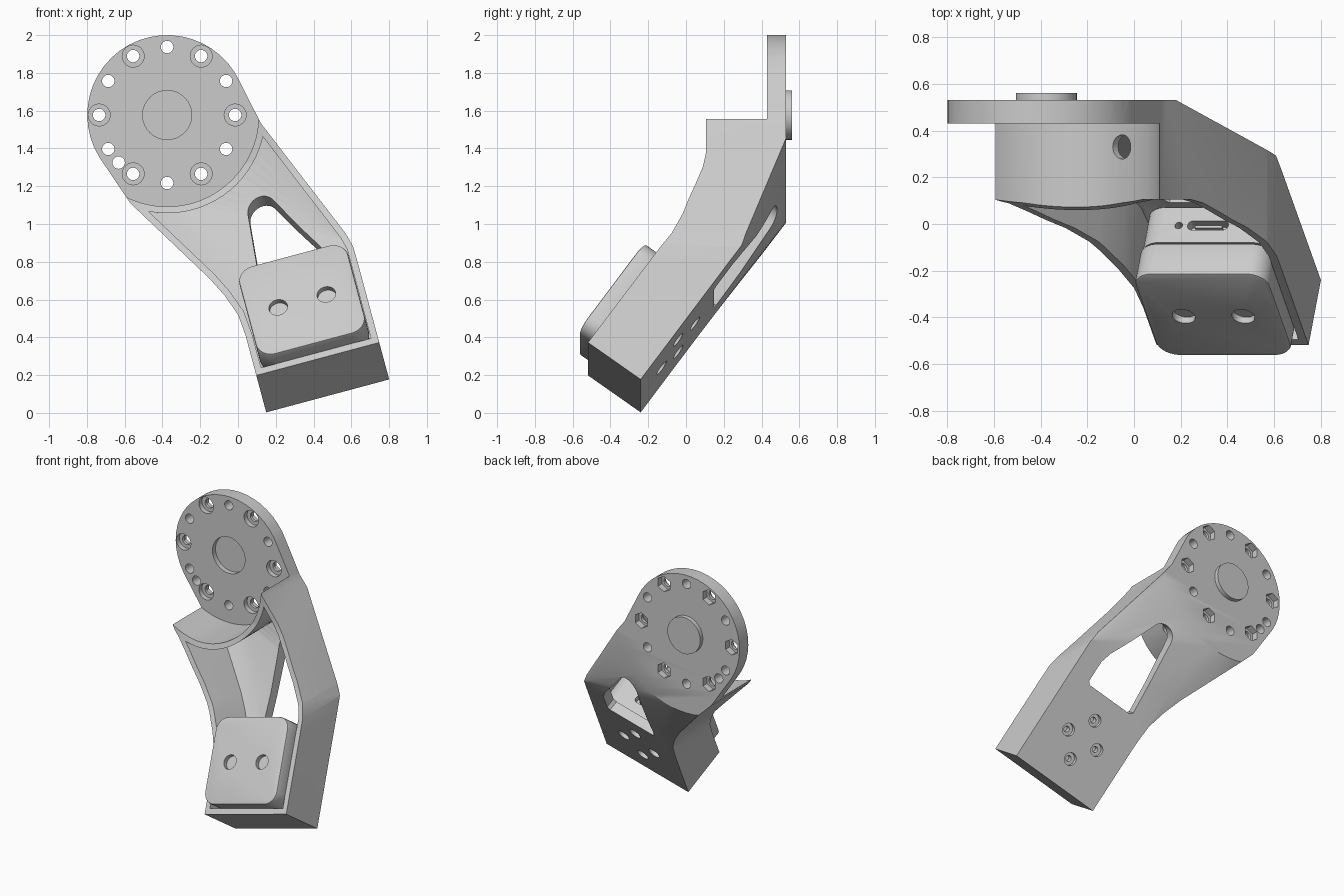
import bpy, bmesh
from math import sin, cos, radians, pi
from mathutils import Matrix, Vector

default = bpy.data.objects.get("Cube")
if default:
    bpy.data.objects.remove(default, do_unlink=True)

# Working frames: the arm is rolled, the foot is also tilted, the flange is upright
ARM = Matrix.Translation((0.475, -0.24, 0.09)) @ Matrix.Rotation(radians(-15), 4, 'Y')
FOOT = ARM @ Matrix.Rotation(radians(54), 4, 'X')
SIDE = ARM @ Matrix(((0, 0, 1, 0), (1, 0, 0, 0), (0, 1, 0, 0), (0, 0, 0, 1)))
UPRIGHT = Matrix.Rotation(radians(90), 4, 'X')   # local (x, z, -y)
FX, FZ = -0.375, 1.577                           # flange centre
BACK, FRONT = 0.53, 0.43                         # flange faces in y


def arc(cx, cy, r, a0, a1, n):
    return [(cx + r * cos(radians(a0 + (a1 - a0) * i / n)),
             cy + r * sin(radians(a0 + (a1 - a0) * i / n))) for i in range(n + 1)]


def circle(cx, cy, r, n=32, start=0):
    return arc(cx, cy, r, start, start + 360, n)[:-1]


def rounded_square(cx, cy, half_w, half_h, r):
    pts = []
    for k, (sx, sy) in enumerate(((1, 1), (-1, 1), (-1, -1), (1, -1))):
        pts += arc(cx + sx * (half_w - r), cy + sy * (half_h - r), r, 90 * k, 90 * k + 90, 8)
    return pts


def inset(pts, d):
    """Move every edge of a counter-clockwise outline inwards by d."""
    out = []
    for i, p in enumerate(pts):
        p = Vector(p)
        e0 = (p - Vector(pts[i - 1])).normalized()
        e1 = (Vector(pts[(i + 1) % len(pts)]) - p).normalized()
        n0, n1 = Vector((-e0.y, e0.x)), Vector((-e1.y, e1.x))
        out.append(tuple(p + (n0 + n1) * d / (1 + n0.dot(n1))))
    return out


def make(name, bm):
    bmesh.ops.recalc_face_normals(bm, faces=bm.faces)
    mesh = bpy.data.meshes.new(name)
    bm.to_mesh(mesh)
    bm.free()
    obj = bpy.data.objects.new(name, mesh)
    bpy.context.collection.objects.link(obj)
    return obj


def prism(name, pts, d0, d1, frame):
    bm = bmesh.new()
    low = [bm.verts.new(frame @ Vector((x, y, d0))) for x, y in pts]
    high = [bm.verts.new(frame @ Vector((x, y, d1))) for x, y in pts]
    bm.faces.new(low[::-1])
    bm.faces.new(high)
    for i in range(len(pts)):
        bm.faces.new((low[i - 1], low[i], high[i], high[i - 1]))
    return make(name, bm)


def upright(name, pts, y0, y1):
    return prism(name, pts, -y1, -y0, UPRIGHT)


def arm_hull(name, half_w, u0, n0, n1, r, y0, y1):
    """Convex shell joining the foot block to a disc around the flange."""
    bm = bmesh.new()
    for x in (-half_w, half_w):
        for u in (u0, 0.9):
            for n in (n0, n1):
                bm.verts.new(FOOT @ Vector((x, u, n)))
    for y in (y0, y1):
        for x, z in circle(FX, FZ, r, 64):
            bm.verts.new((x, y, z))
    res = bmesh.ops.convex_hull(bm, input=bm.verts)
    junk = {g for g in res["geom_interior"] if isinstance(g, bmesh.types.BMVert)}
    bmesh.ops.delete(bm, geom=list(junk), context='VERTS')
    return make(name, bm)


def activate(obj):
    bpy.ops.object.select_all(action='DESELECT')
    obj.select_set(True)
    bpy.context.view_layer.objects.active = obj


def combine(obj, tool, operation='DIFFERENCE'):
    mod = obj.modifiers.new("shape", 'BOOLEAN')
    mod.operation, mod.solver, mod.object = operation, 'EXACT', tool
    activate(obj)
    bpy.ops.object.modifier_apply(modifier=mod.name)
    bpy.data.objects.remove(tool, do_unlink=True)


def smooth(obj, angle=25):
    activate(obj)
    bpy.ops.object.shade_smooth_by_angle(angle=radians(angle))


# Bracket silhouette, seen from the front
outline = ([(0.204, -0.2), (0.902, -0.2), (0.63, 0.81), (0.61, 0.88), (0.57, 0.95), (0.12, 1.535)]
           + arc(FX, FZ, 0.423, 25, 212, 24)
           + [(-0.57, 1.11), (-0.15, 0.71), (-0.07, 0.62), (0, 0.52), (0.04, 0.41)])

# Solid bracket with the round clearance in front of the flange
bracket = arm_hull("bracket", 0.345, 0, 0, 0.4, 0.57, 0.05, BACK)
combine(bracket, upright("trim", outline, -1, 1), 'INTERSECT')

# Front edge of the arm, seen from its side: straight foot, then a curve up to the tips
front_edge = [(-0.401, -0.04), (0.161, 0.734), (0.23, 0.85), (0.26, 0.92), (0.29, 1.03),
              (0.318, 1.15), (0.345, 1.25), (0.345, 2.5), (-2, 2.5), (-2, -0.04)]
foot_front = [(-0.279 - 0.0588, 0.203 - 0.0809), (0.165, 0.81), (0.223, 0.93), (0.258, 1.03),
              (0.295, 1.124), (0.33, 1.22), (0.345, 1.3), (0.345, 2.5), (-2, 2.5), (-2, 0.122)]
combine(bracket, prism("front_trim", foot_front, -2, 2, SIDE))
combine(bracket, upright("clearance", circle(FX, FZ, 0.485, 72), -1, FRONT))

# Hollow the arm, leaving the side walls, back wall and arched wall
cavity = arm_hull("cavity", 0.3, 0.04, 0.07, 0.7, 0.52, -0.5, 0.455)
combine(cavity, upright("trim", inset(outline, 0.035), -1, 1), 'INTERSECT')
combine(cavity, upright("arch", circle(FX, FZ, 0.52, 72), -1, 1))
combine(bracket, cavity)

# Window through the back wall
window = ([(-0.2, 0.68), (-0.18, 0.66), (0.17, 0.66), (0.19, 0.68), (0.19, 0.83), (0.165, 0.91)]
          + arc(-0.08, 1.2, 0.08, 35, 175, 12))
combine(bracket, prism("window", window, -0.1, 0.3, FOOT))

# Flange holes: every second one has a round front seat and a hexagonal back seat
for i in range(12):
    a = pi * i / 6
    x, z = FX + 0.36 * cos(a), FZ + 0.36 * sin(a)
    combine(bracket, upright("hole", circle(x, z, 0.033, 20), 0.3, 0.7))
    if i % 2 == 0:
        combine(bracket, upright("round_seat", circle(x, z, 0.058, 24), 0.3, FRONT + 0.035))
        combine(bracket, upright("hex_seat", circle(x, z, 0.056, 6, 30), BACK - 0.045, 0.7))
combine(bracket, upright("locating_hole", circle(-0.632, 1.325, 0.033, 20), 0.3, 0.7))

# Centre boss on the back, matching recess on the front
combine(bracket, upright("boss", circle(FX, FZ, 0.131), 0.5, 0.56), 'UNION')
combine(bracket, upright("recess", circle(FX, FZ, 0.13), 0.3, 0.465))

# Cable hole through the arched wall
aim = Vector((cos(radians(-48)), 0, sin(radians(-48))))
cable = (Matrix.Translation(Vector((FX, 0.33, FZ)) + aim * 0.42)
         @ aim.to_track_quat('Z', 'Y').to_matrix().to_4x4())
combine(bracket, prism("cable_hole", circle(0, 0, 0.052, 24), 0, 0.16, cable))

# Four countersunk mounting holes under the foot
for x, u in ((0.125, 0.34), (-0.125, 0.34), (0, 0.19), (0, 0.49)):
    combine(bracket, prism("counterbore", circle(x, u, 0.043, 24), -0.1, 0.03, FOOT))
    combine(bracket, prism("screw_hole", circle(x, u, 0.02, 16), -0.1, 0.1, FOOT))
smooth(bracket)

# Sensor module seated in the foot: back shell, seam and front cover
CU = 0.34
shell = prism("module_shell", rounded_square(0, CU, 0.292, 0.292, 0.09), 0.075, 0.26, FOOT)
slot = FOOT @ Matrix.Translation((0, CU + 0.292, 0.17)) @ Matrix.Rotation(radians(-90), 4, 'X')
combine(shell, prism("port", rounded_square(0, 0, 0.09, 0.024, 0.022), -0.05, 0.05, slot))
combine(shell, prism("button_hole", circle(-0.13, 0, 0.017, 16), -0.05, 0.05, slot))
smooth(shell)
smooth(prism("port_tongue", rounded_square(0, 0, 0.06, 0.007, 0.004), -0.05, -0.01, slot))

smooth(prism("module_seam", rounded_square(0, CU, 0.28, 0.28, 0.08), 0.255, 0.275, FOOT))

cover = prism("module_cover", rounded_square(0, CU, 0.298, 0.298, 0.09), 0.268, 0.432, FOOT)
edge = cover.modifiers.new("edge", 'BEVEL')
edge.width, edge.segments, edge.limit_method, edge.angle_limit = 0.01, 2, 'ANGLE', radians(60)
activate(cover)
bpy.ops.object.modifier_apply(modifier=edge.name)
for x in (-0.132, 0.132):
    combine(cover, prism("dimple", circle(x, CU - 0.01, 0.05), 0.4, 0.5, FOOT))
smooth(cover)
